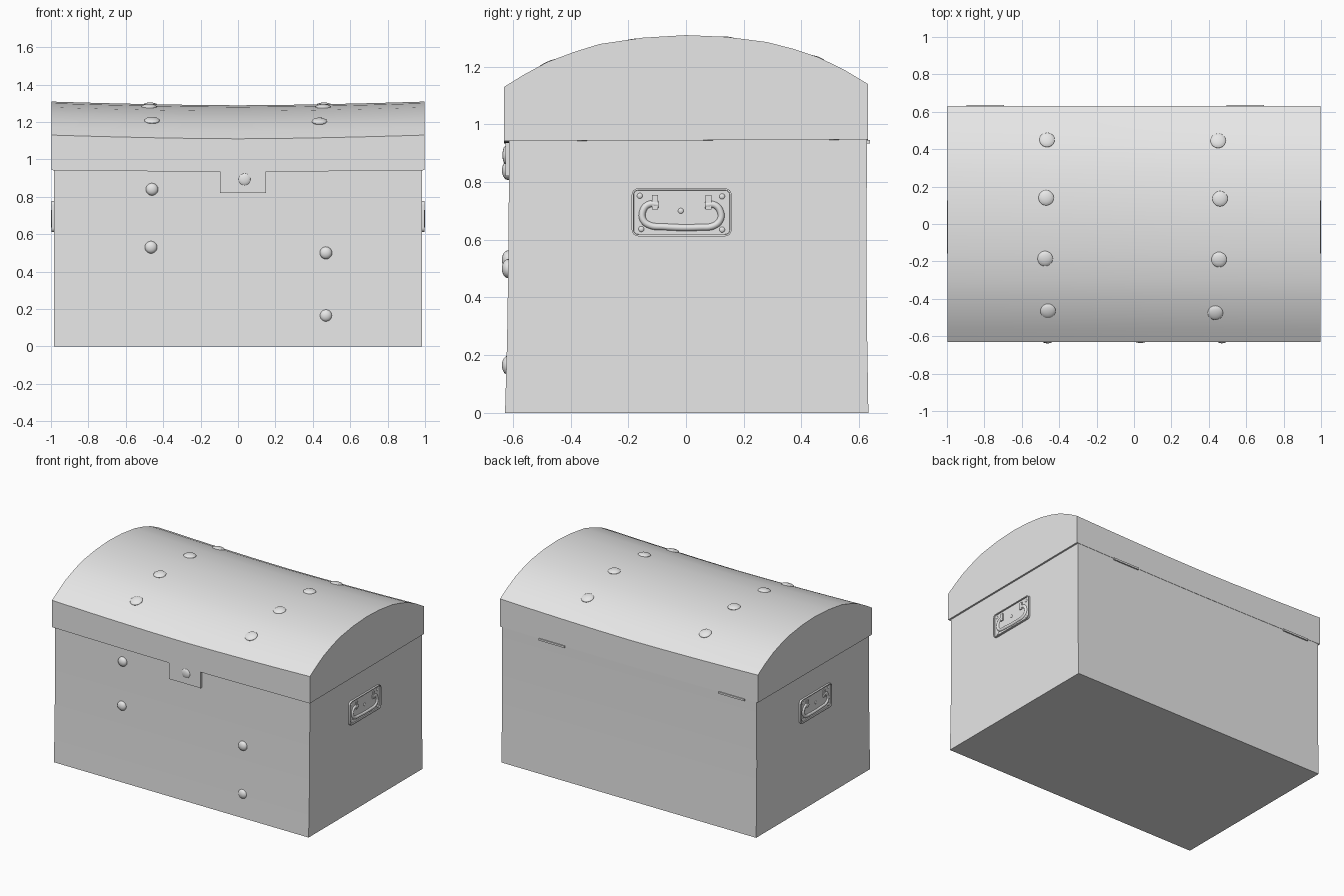
import bpy, bmesh, math
from mathutils import Vector, Matrix

if "Cube" in bpy.data.objects:
    bpy.data.objects.remove(bpy.data.objects["Cube"], do_unlink=True)

# Single plain grey material
grey = bpy.data.materials.new("plain grey")
grey.use_nodes = True
grey.diffuse_color = (0.8, 0.8, 0.8, 1)
grey.node_tree.nodes["Principled BSDF"].inputs["Base Color"].default_value = (0.8, 0.8, 0.8, 1)


def finish(name, bm, smooth=True):
    bmesh.ops.recalc_face_normals(bm, faces=bm.faces)
    mesh = bpy.data.meshes.new(name)
    bm.to_mesh(mesh)
    bm.free()
    ob = bpy.data.objects.new(name, mesh)
    bpy.context.collection.objects.link(ob)
    mesh.materials.append(grey)
    if smooth:
        bpy.ops.object.select_all(action='DESELECT')
        ob.select_set(True)
        bpy.context.view_layer.objects.active = ob
        bpy.ops.object.shade_smooth_by_angle(angle=math.radians(30))
    return ob


def loft(name, rings):
    """Skin a list of equal closed rings and cap both ends."""
    bm = bmesh.new()
    rows = [[bm.verts.new(p) for p in ring] for ring in rings]
    n = len(rows[0])
    for a, b in zip(rows, rows[1:]):
        for i in range(n):
            j = (i + 1) % n
            bm.faces.new((a[i], a[j], b[j], b[i]))
    bm.faces.new(rows[0])
    bm.faces.new(rows[-1])
    return finish(name, bm)


def box(name, lo, hi):
    lo, hi = Vector(lo), Vector(hi)
    bm = bmesh.new()
    bmesh.ops.create_cube(bm, size=1, matrix=Matrix.Translation((lo + hi) / 2)
                          @ Matrix.Diagonal((*(hi - lo), 1)))
    return finish(name, bm, False)


def stud(name, pos, normal, radius, height):
    """Low domed nail head facing along the normal."""
    bm = bmesh.new()
    turn = Vector(normal).to_track_quat('Z', 'Y').to_matrix().to_4x4()
    bmesh.ops.create_uvsphere(bm, u_segments=20, v_segments=10, radius=1,
                              matrix=Matrix.Translation(pos) @ turn
                              @ Matrix.Diagonal((radius, radius, height, 1)))
    return finish(name, bm)


# Chest body, walls very slightly drawn in towards the top
body = [(0, -0.627, 0.632), (0.25, -0.62, 0.628), (0.5, -0.616, 0.625),
        (0.75, -0.614, 0.626), (0.95, -0.614, 0.628)]
loft("chest_body", [[(-0.985, f, z), (0.985, f, z), (0.985, b, z), (-0.985, b, z)]
                    for z, f, b in body])

# Domed lid, sagging a little at mid length
arch = [(-0.63, 1.13), (-0.56, 1.173), (-0.48, 1.216), (-0.39, 1.25), (-0.3, 1.278), (-0.15, 1.3),
        (0, 1.309), (0.14, 1.303), (0.28, 1.285), (0.37, 1.262), (0.46, 1.232), (0.55, 1.188), (0.63, 1.14)]


def sag(x):
    return 0.02 * (1 - min(1, abs(x)) ** 1.6)


def lid_ring(x):
    low = sag(x) * 0.4
    return ([(x, -0.63, 0.942 - low)] + [(x, y, z - sag(x)) for y, z in arch]
            + [(x, 0.63, 0.947 - low)])


loft("chest_lid", [lid_ring(x * 0.997) for x in (-1, -0.75, -0.5, -0.25, 0, 0.25, 0.5, 0.75, 1)])

# Studs on the lid, turned to follow the dome
lid_studs = [(-0.465, 0.45), (-0.47, 0.14), (-0.475, -0.185), (-0.46, -0.465),
             (0.45, 0.445), (0.46, 0.135), (0.455, -0.19), (0.435, -0.475)]
for x, y in lid_studs:
    (y0, z0), (y1, z1) = next((a, b) for a, b in zip(arch, arch[1:]) if a[0] <= y <= b[0])
    z = z0 + (z1 - z0) * (y - y0) / (y1 - y0) - sag(x)
    stud("lid_stud", (x, y, z), (0, z0 - z1, y1 - y0), 0.041, 0.015)

# Studs on the front wall
for x, z in [(-0.46, 0.84), (-0.465, 0.53), (0.47, 0.50), (0.47, 0.165)]:
    stud("front_stud", (x, -0.617, z), (0, -1, 0), 0.033, 0.021)

# Lock plate with its round boss
box("lock_plate", (-0.095, -0.626, 0.82), (0.15, -0.612, 0.938))
stud("lock_boss", (0.035, -0.625, 0.893), (0, -1, 0), 0.032, 0.011)

# Hinge strips at the back
for x in (-0.795, 0.595):
    box("hinge_strip", (x - 0.1, 0.62, 0.933), (x + 0.1, 0.637, 0.946))


def handle_plate(name, s):
    """Rounded plate with a raised rim on a side wall."""
    bm = bmesh.new()
    cy, cz, hy, hz, r = -0.015, 0.695, 0.173, 0.083, 0.022
    pts = []
    for k, (sy, sz) in enumerate([(1, 1), (-1, 1), (-1, -1), (1, -1)]):
        for i in range(5):
            a = math.radians(90 * k + 22.5 * i)
            pts.append((cy + sy * (hy - r) + r * math.cos(a), cz + sz * (hz - r) + r * math.sin(a)))
    back = bm.faces.new([bm.verts.new((s * 0.98, y, z)) for y, z in pts])
    ext = bmesh.ops.extrude_face_region(bm, geom=[back])["geom"]
    bmesh.ops.translate(bm, vec=(s * 0.018, 0, 0),
                        verts=[v for v in ext if isinstance(v, bmesh.types.BMVert)])
    bmesh.ops.recalc_face_normals(bm, faces=bm.faces)
    front = [f for f in ext if isinstance(f, bmesh.types.BMFace)]
    bmesh.ops.inset_region(bm, faces=front, thickness=0.006, depth=0)
    bmesh.ops.inset_region(bm, faces=front, thickness=0.001, depth=-0.007)
    return finish(name, bm)


# Open-topped bail handle, as a path in y and z
bail = [(-0.095, 0.722), (-0.13, 0.722), (-0.15, 0.698), (-0.148, 0.668), (-0.125, 0.65), (-0.08, 0.645),
        (0.05, 0.643), (0.095, 0.648), (0.118, 0.668), (0.12, 0.695), (0.1, 0.72), (0.065, 0.72)]


def bail_handle(name, s):
    curve = bpy.data.curves.new(name, 'CURVE')
    curve.dimensions = '3D'
    curve.bevel_depth = 0.012
    curve.bevel_resolution = 3
    curve.resolution_u = 6
    curve.use_fill_caps = True
    sp = curve.splines.new('BEZIER')
    sp.bezier_points.add(len(bail) - 1)
    for p, (y, z) in zip(sp.bezier_points, bail):
        p.co = (s * 0.988, y, z)
        p.handle_left_type = p.handle_right_type = 'AUTO'
    curve.materials.append(grey)
    ob = bpy.data.objects.new(name, curve)
    bpy.context.collection.objects.link(ob)


# Handles on both sides, with pivots and small screws
for s, side in ((1, "left"), (-1, "right")):
    handle_plate(side + "_handle_plate", s)
    bail_handle(side + "_handle", s)
    for y in (-0.107, 0.078):
        box(side + "_handle_pivot", (min(s * 0.982, s * 0.998), y - 0.01, 0.705),
            (max(s * 0.982, s * 0.998), y + 0.01, 0.755))
    for y, z in [(-0.16, 0.752), (-0.155, 0.637), (-0.018, 0.7), (0.125, 0.75), (0.125, 0.635)]:
        stud(side + "_screw", (s * 0.99, y, z), (s, 0, 0), 0.01, 0.005)
